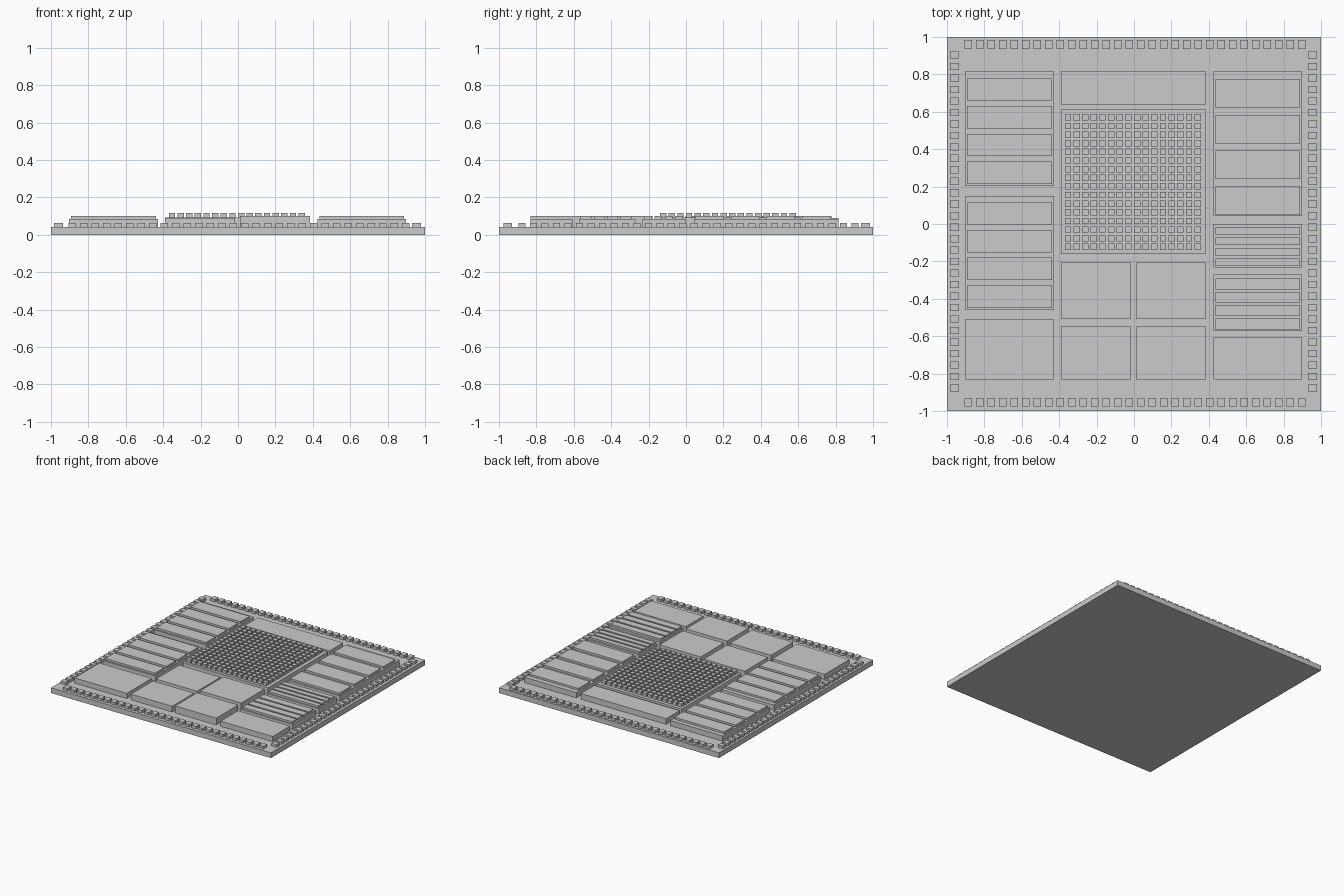
import bpy
import bmesh

if "Cube" in bpy.data.objects:
    bpy.data.objects.remove(bpy.data.objects["Cube"], do_unlink=True)

gray = bpy.data.materials.new("matte_gray")
gray.use_nodes = True
gray.diffuse_color = (0.6, 0.6, 0.6, 1)
gray.node_tree.nodes["Principled BSDF"].inputs["Base Color"].default_value = (0.6, 0.6, 0.6, 1)

BASE, PAD, LOW, HIGH, TIP = 0.043, 0.064, 0.086, 0.102, 0.118


def boxes(name, spans):
    """One object from boxes given as (x0, x1, y0, y1, z0, z1)."""
    bm = bmesh.new()
    for x0, x1, y0, y1, z0, z1 in spans:
        verts = bmesh.ops.create_cube(bm, size=1)["verts"]
        bmesh.ops.scale(bm, vec=(x1 - x0, y1 - y0, z1 - z0), verts=verts)
        bmesh.ops.translate(bm, vec=((x0 + x1) / 2, (y0 + y1) / 2, (z0 + z1) / 2), verts=verts)
    mesh = bpy.data.meshes.new(name)
    bm.to_mesh(mesh)
    bm.free()
    mesh.materials.append(gray)
    obj = bpy.data.objects.new(name, mesh)
    bpy.context.collection.objects.link(obj)
    return obj


def spread(first, last, count):
    return [first + (last - first) * i / (count - 1) for i in range(count)]


def grid(name, xs, ys, sx, sy, z0, z1):
    boxes(name, [(x - sx / 2, x + sx / 2, y - sy / 2, y + sy / 2, z0, z1)
                 for x in xs for y in ys])


def module(name, x0, x1, y0, y1, first, last, size):
    """A raised bed carrying four bars."""
    boxes(name + "_bed", [(x0, x1, y0, y1, BASE, LOW)])
    grid(name + "_bars", [(x0 + x1) / 2], spread(first, last, 4),
         x1 - x0 - 0.023, size, LOW, HIGH)


# Base plate
boxes("base_plate", [(-1, 1, -1, 1, 0, BASE)])

# Contact pads along the four edges
run_x, run_y = spread(-0.885, 0.896, 30), spread(-0.877, 0.904, 30)
grid("back_pads", run_x, [0.96], 0.04, 0.048, BASE, PAD)
grid("front_pads", run_x, [-0.953], 0.04, 0.048, BASE, PAD)
grid("right_pads", [-0.96], run_y, 0.048, 0.038, BASE, PAD)
grid("left_pads", [0.955], run_y, 0.048, 0.038, BASE, PAD)

# Modules of the two side columns
RX, LX = (-0.904, -0.428), (0.425, 0.898)
module("right_back_module", *RX, 0.203, 0.815, 0.274, 0.719, 0.12)
module("right_middle_module", *RX, -0.46, 0.15, -0.388, 0.056, 0.12)
module("left_back_module", *LX, 0.043, 0.815, 0.127, 0.698, 0.152)
module("left_middle_module", *LX, -0.233, 0, -0.205, -0.037, 0.041)
module("left_front_module", *LX, -0.572, -0.27, -0.535, -0.32, 0.058)

# Plain blocks
boxes("right_front_block", [(*RX, -0.832, -0.51, BASE, LOW)])
boxes("left_front_block", [(*LX, -0.832, -0.607, BASE, LOW)])
boxes("back_block", [(-0.39, 0.385, 0.64, 0.815, BASE, 0.09)])
for side, x0, x1, top in (("right", -0.39, -0.016, 0.09), ("left", 0.011, 0.385, 0.1)):
    boxes(side + "_center_front_block", [(x0, x1, -0.832, -0.548, BASE, top)])
    boxes(side + "_center_rear_block", [(x0, x1, -0.508, -0.206, BASE, top)])

# Central core with its array of studs
boxes("core_bed", [(-0.39, 0.385, -0.16, 0.613, BASE, 0.092)])
grid("core_studs", spread(-0.353, 0.34, 16), spread(-0.122, 0.57, 16),
     0.034, 0.034, 0.092, TIP)
